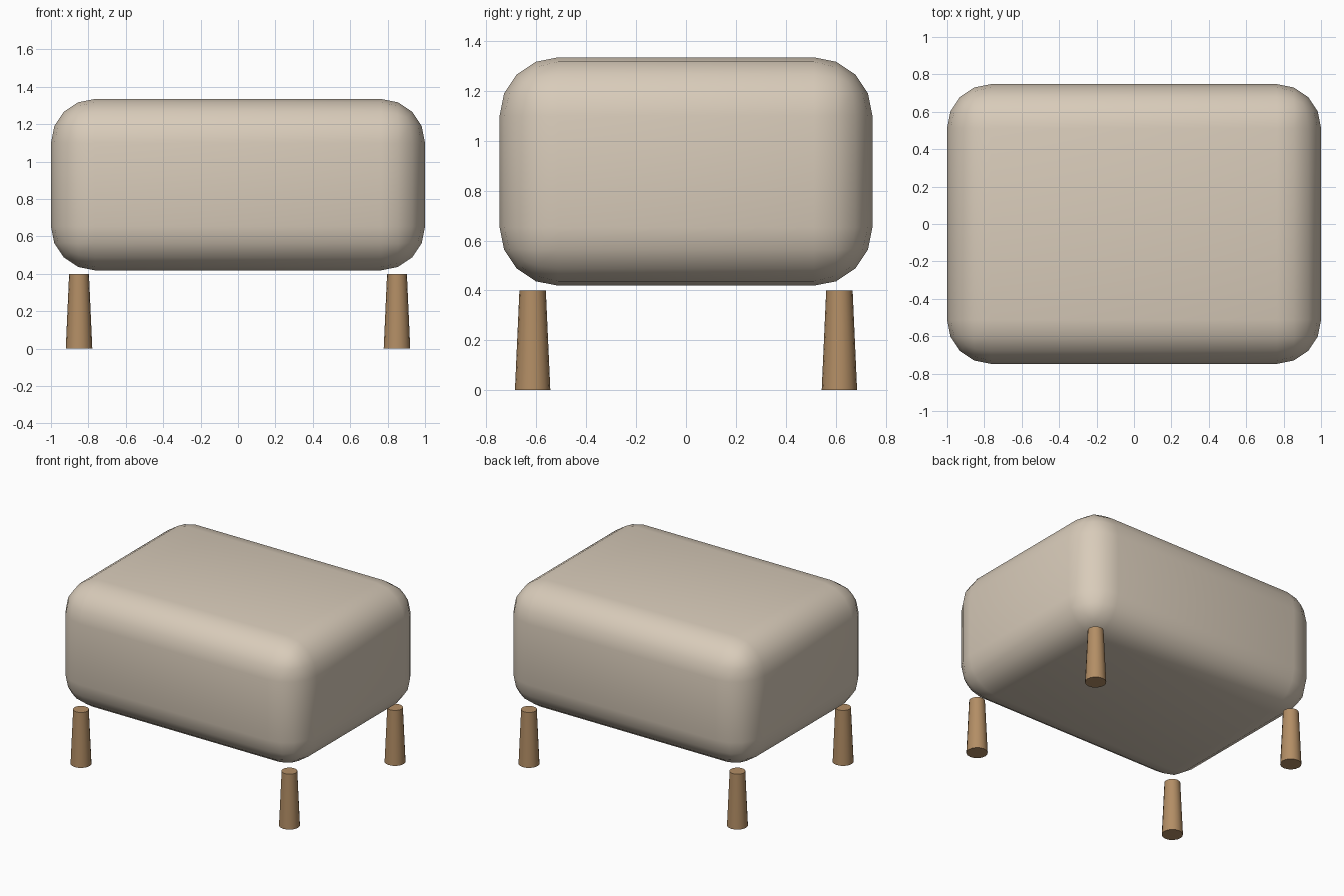
import bpy

if "Cube" in bpy.data.objects:
    bpy.data.objects.remove(bpy.data.objects["Cube"])

def material(name, rgb):
    m = bpy.data.materials.new(name)
    m.diffuse_color = (*rgb, 1)
    m.use_nodes = True
    m.node_tree.nodes["Principled BSDF"].inputs["Base Color"].default_value = m.diffuse_color
    return m

fabric = material("beige_fabric", (0.69, 0.60, 0.49))
wood = material("wood", (0.45, 0.27, 0.13))

def finish(obj, name, mat, angle):
    obj.name = name
    obj.data.materials.append(mat)
    bpy.ops.object.shade_smooth_by_angle(angle=angle)

# Rounded cushion body, floating just above the legs
bpy.ops.mesh.primitive_cube_add(size=1, location=(0, 0, 0.877))
body = bpy.context.object
body.scale = (2.0, 1.495, 0.916)
bpy.ops.object.transform_apply(location=False, rotation=False, scale=True)
bevel = body.modifiers.new("rounding", 'BEVEL')
bevel.width = 0.235
bevel.segments = 4
bpy.ops.object.modifier_apply(modifier="rounding")
finish(body, "cushion", fabric, 0.9)

# Four tapered legs
for sx, side in ((-1, "left"), (1, "right")):
    for sy, end in ((-1, "front"), (1, "back")):
        bpy.ops.mesh.primitive_cone_add(vertices=16, radius1=0.071, radius2=0.053, depth=0.4,
                                        location=(sx * 0.85, sy * 0.615, 0.2))
        finish(bpy.context.object, f"{end}_{side}_leg", wood, 0.7)
